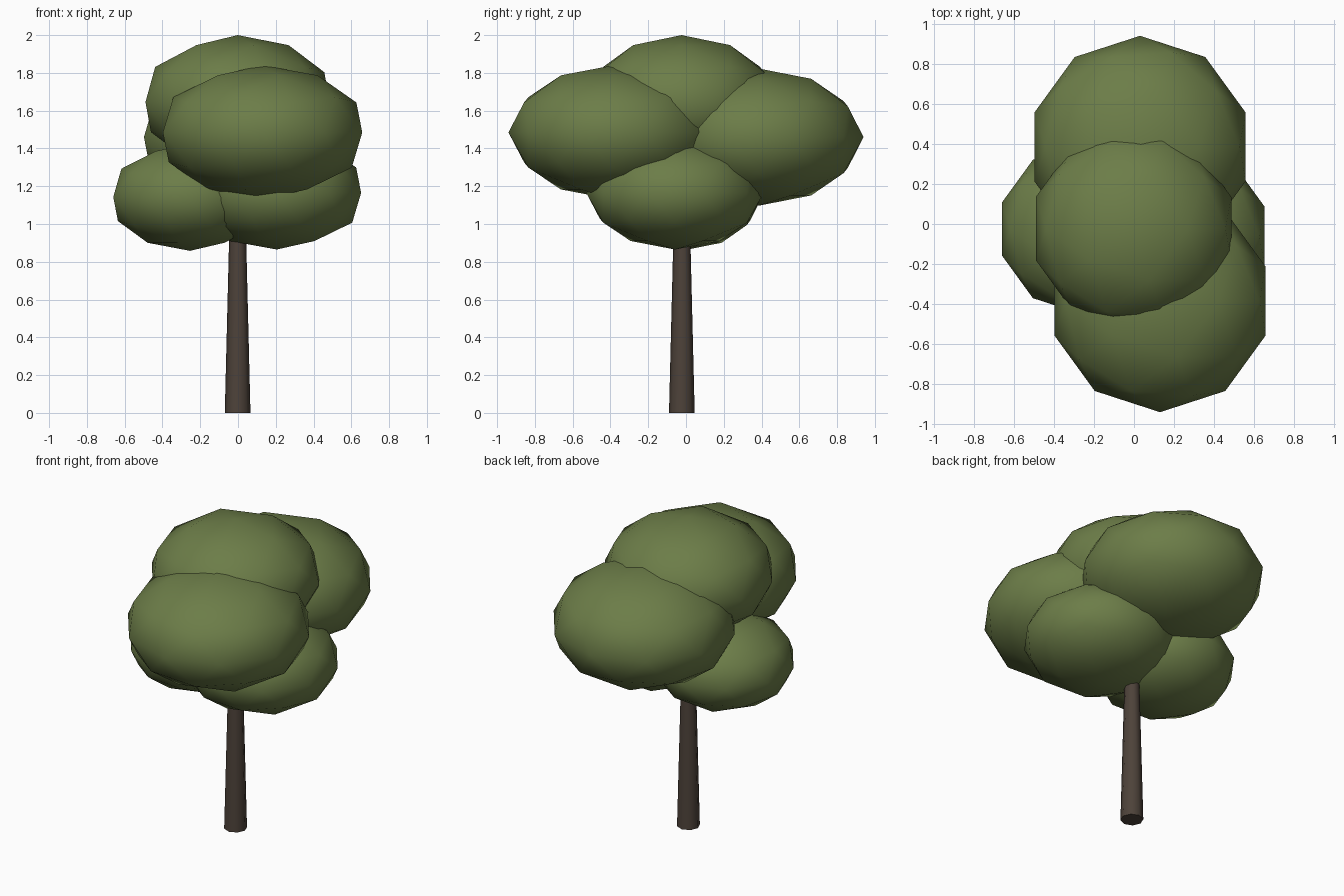
import bpy
import math

if "Cube" in bpy.data.objects:
    bpy.data.objects.remove(bpy.data.objects["Cube"])


def material(name, rgb):
    m = bpy.data.materials.new(name)
    m.diffuse_color = (*rgb, 1)
    m.use_nodes = True
    m.node_tree.nodes["Principled BSDF"].inputs["Base Color"].default_value = m.diffuse_color
    return m


leaf = material("leaf_green", (0.15, 0.205, 0.065))
bark = material("bark_brown", (0.075, 0.055, 0.042))


def foliage(name, centre, r, rz):
    """Squashed, smooth-shaded low-poly clump of leaves."""
    bpy.ops.mesh.primitive_ico_sphere_add(subdivisions=2, radius=1, location=centre)
    o = bpy.context.object
    o.name = name
    o.scale = (r, r, rz)
    bpy.ops.object.transform_apply(location=False, rotation=False, scale=True)
    bpy.ops.object.shade_smooth()
    o.data.materials.append(leaf)


# Leaf clumps
foliage("foliage_front", (0.13, -0.385, 1.485), 0.555, 0.355)
foliage("foliage_back", (0.03, 0.385, 1.46), 0.555, 0.363)
foliage("foliage_top", (-0.002, -0.023, 1.645), 0.513, 0.355)
foliage("foliage_lower_left", (-0.254, -0.025, 1.143), 0.427, 0.285)
foliage("foliage_lower_right", (0.205, -0.058, 1.165), 0.47, 0.30)

# Tapered trunk, running up into the leaves
height = 1.25
bpy.ops.mesh.primitive_cone_add(vertices=8, radius1=0.068, radius2=0.037, depth=height,
                                location=(-0.002, -0.022, height / 2))
trunk = bpy.context.object
trunk.name = "trunk"
trunk.data.materials.append(bark)
bpy.ops.object.shade_smooth_by_angle(angle=math.radians(50))
